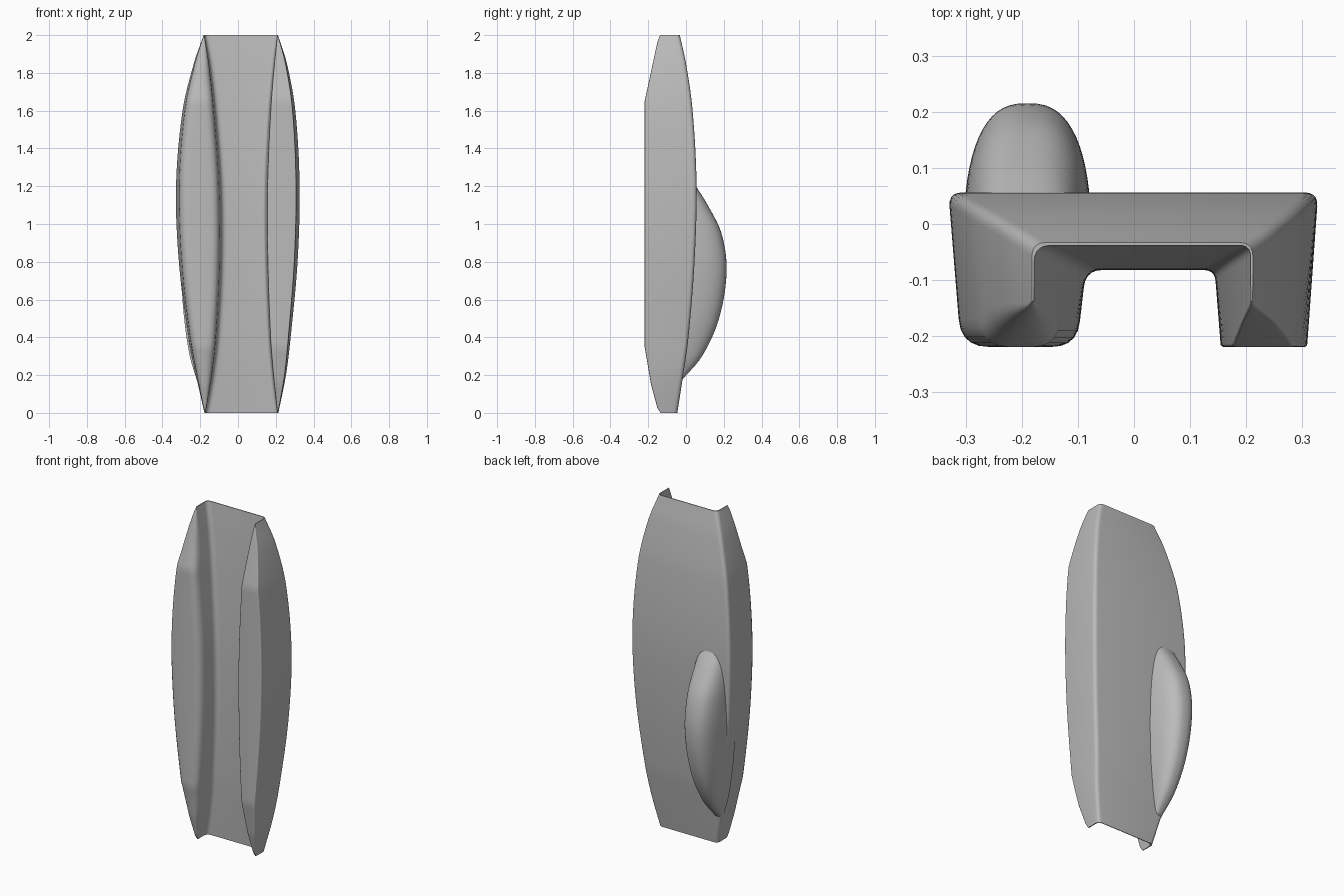
import bpy, bmesh, math
from mathutils import Vector

cube = bpy.data.objects.get("Cube")
if cube:
    bpy.data.objects.remove(cube, do_unlink=True)

grey = bpy.data.materials.new("plain grey")
grey.use_nodes = True
colour = (0.5, 0.5, 0.5, 1)
grey.diffuse_color = colour
grey.node_tree.nodes["Principled BSDF"].inputs["Base Color"].default_value = colour


def sample(heights, values, z, smooth=True):
    """Interpolate values at height z, with smooth tangents if wanted."""
    last = len(heights) - 1
    i = 0
    while i < last - 1 and z > heights[i + 1]:
        i += 1
    span = heights[i + 1] - heights[i]
    t = (z - heights[i]) / span
    if not smooth:
        return values[i] + (values[i + 1] - values[i]) * t

    def tangent(k):
        a, b = max(k - 1, 0), min(k + 1, last)
        return (values[b] - values[a]) / (heights[b] - heights[a])

    return ((2 * t**3 - 3 * t**2 + 1) * values[i] + (3 * t**2 - 2 * t**3) * values[i + 1]
            + (t**3 - 2 * t**2 + t) * span * tangent(i) + (t**3 - t**2) * span * tangent(i + 1))


def round_corners(corners, radii, steps=5):
    """Replace every corner of a closed outline with a small curve."""
    points = []
    for i, corner in enumerate(corners):
        before, after = corners[i - 1] - corner, corners[(i + 1) % len(corners)] - corner
        reach = min(radii[i], before.length * 0.45, after.length * 0.45)
        start = corner + before.normalized() * reach
        end = corner + after.normalized() * reach
        for s in range(steps + 1):
            t = s / steps
            points.append(start * (1 - t)**2 + corner * 2 * t * (1 - t) + end * t**2)
    return points


def loft(name, rings, angle):
    """Skin a stack of matching closed rings and cap both ends."""
    bm = bmesh.new()
    loops = [[bm.verts.new(p) for p in ring] for ring in rings]
    for low, high in zip(loops, loops[1:]):
        for i in range(len(low)):
            bm.faces.new((low[i - 1], low[i], high[i], high[i - 1]))
    bm.faces.new(loops[0])
    bm.faces.new(loops[-1])
    bmesh.ops.recalc_face_normals(bm, faces=bm.faces)
    mesh = bpy.data.meshes.new(name)
    bm.to_mesh(mesh)
    bm.free()
    mesh.materials.append(grey)
    obj = bpy.data.objects.new(name, mesh)
    bpy.context.collection.objects.link(obj)
    bpy.ops.object.select_all(action="DESELECT")
    obj.select_set(True)
    bpy.context.view_layer.objects.active = obj
    bpy.ops.object.shade_smooth_by_angle(angle=math.radians(angle))
    return obj


# Channel body: a wide and a narrow flange joined by a thin web
levels = [0, .2, .4, .8, 1.2, 1.6, 1.85, 2]
outer_right = [-.178, -.224, -.265, -.315, -.33, -.295, -.235, -.182]
inner_right = [-.172, -.135, -.11, -.088, -.09, -.12, -.15, -.178]
inner_left = [.208, .185, .168, .152, .15, .168, .19, .208]
outer_left = [.214, .255, .28, .317, .328, .305, .26, .212]
back = [-.046, -.015, .013, .045, .056, .035, 0, -.033]
web_front = [-.05, -.062, -.072, -.081, -.08, -.065, -.05, -.038]
front_levels = [0, .02, .15, .35, 1.65, 1.97, 2]
front = [-.135, -.15, -.185, -.219, -.219, -.15, -.137]


def body_ring(z):
    a, b, c, d, yb, yw = (sample(levels, v, z) for v in
                          (outer_right, inner_right, inner_left, outer_left, back, web_front))
    yf = sample(front_levels, front, z, smooth=False)
    wide, narrow = (b - a) / .24, (d - c) / .18
    outline = [(a, yb), (a + .022 * wide, yf), (b - .016 * wide, yf), (b, yw),
               (c - .005 * narrow, yw), (c + .006 * narrow, yf), (d - .02 * narrow, yf), (d, yb)]
    radii = [.025, .05, .045, .03, .02, .006, .006, .025]
    corners = [Vector((x, y, z)) for x, y in outline]
    return round_corners(corners, radii)


steps = 80
loft("channel_body", [body_ring(2 * i / steps) for i in range(steps + 1)], 35)

# Rounded grip on the back of the wide flange
grip_levels = [.17, .3, .5, .75, .95, 1.1, 1.22]
grip_peak = [-.025, .085, .175, .215, .188, .115, .04]
grip_half_width = [.022, .06, .093, .112, .112, .1, .08]
grip_centre = [-.195, -.195, -.192, -.19, -.19, -.19, -.188]
base = -.04


def grip_ring(z):
    peak, half, centre = (sample(grip_levels, v, z) for v in
                          (grip_peak, grip_half_width, grip_centre))
    ring = []
    for i in range(33):
        a = math.pi * i / 32
        side = math.copysign(abs(math.cos(a))**.77, math.cos(a))
        rise = max(math.sin(a), 0)**.77
        ring.append(Vector((centre + half * side, base + (peak - base) * rise, z)))
    return ring


low, high = grip_levels[0], grip_levels[-1]
loft("back_grip", [grip_ring(low + (high - low) * i / 40) for i in range(41)], 50)
